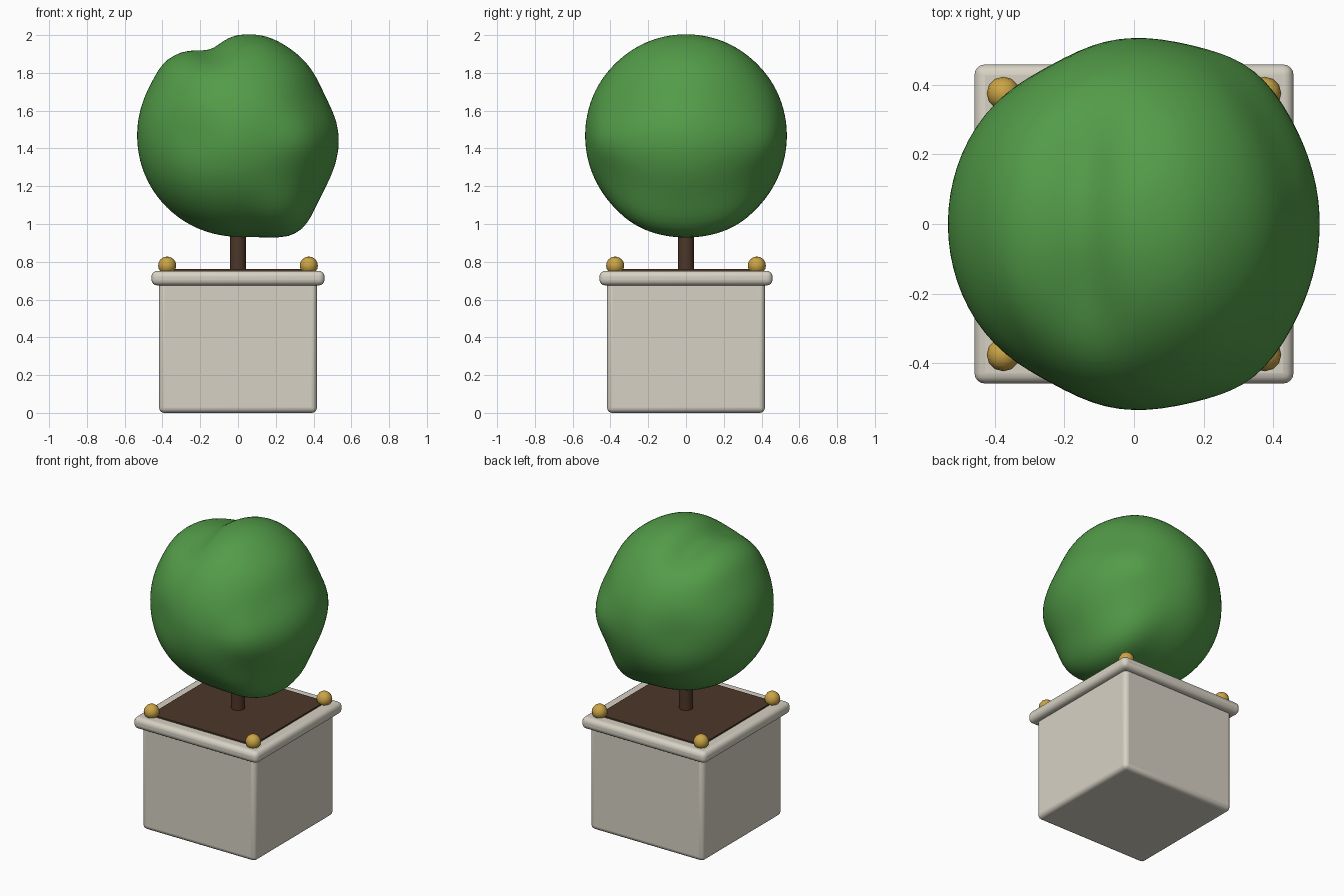
import bpy
import math
from mathutils import Vector

cube = bpy.data.objects.get("Cube")
if cube:
    bpy.data.objects.remove(cube, do_unlink=True)


def material(name, rgb):
    m = bpy.data.materials.new(name)
    m.use_nodes = True
    m.diffuse_color = (*rgb, 1)
    m.node_tree.nodes["Principled BSDF"].inputs["Base Color"].default_value = (*rgb, 1)
    return m


stone = material("pale stone", (0.68, 0.64, 0.55))
earth = material("dark brown", (0.075, 0.038, 0.022))
gold = material("gold", (0.60, 0.37, 0.06))
leaf = material("leaf green", (0.085, 0.33, 0.065))


def finish(name, mat, smooth=True):
    ob = bpy.context.object
    ob.name = name
    ob.data.materials.append(mat)
    if smooth:
        bpy.ops.object.shade_smooth_by_angle(angle=math.radians(40))
    return ob


def box(name, half, low, high, mat, bevel=0):
    bpy.ops.mesh.primitive_cube_add(size=1, location=(0, 0, (low + high) / 2))
    ob = bpy.context.object
    ob.scale = (2 * half, 2 * half, high - low)
    bpy.ops.object.transform_apply(location=False, rotation=False)
    if bevel:
        mod = ob.modifiers.new("rounded edges", "BEVEL")
        mod.width = bevel
        mod.segments = 4
    return finish(name, mat, bevel > 0)


# Planter
box("planter_body", 0.418, 0, 0.70, stone, 0.028)
box("planter_rim", 0.458, 0.675, 0.752, stone, 0.03)
box("soil", 0.38, 0.70, 0.762, earth)

# Corner balls
for side, sx in (("right", -1), ("left", 1)):
    for end, sy in (("front", -1), ("back", 1)):
        bpy.ops.mesh.primitive_uv_sphere_add(
            segments=12, ring_count=8, radius=0.048,
            location=(sx * 0.375, sy * 0.375, 0.78))
        finish(f"{end}_{side}_ball", gold)

# Trunk
bpy.ops.mesh.primitive_cylinder_add(vertices=16, radius=0.042, depth=0.5,
                                    location=(0, 0, 0.98))
finish("trunk", earth)

# Clipped foliage: soft ridges and hollows running front to back
# Each swell: sideways position, height position, width, amount
swells = [
    (0.52, -0.85, 0.28, 0.065),
    (-0.30, 0.93, 0.20, -0.055),
    (0.88, 0.42, 0.32, -0.028),
    (-0.48, 0.0, 0.28, -0.020),
    (0.62, -0.05, 0.24, 0.025),
    (-0.70, 0.70, 0.18, 0.014),
    (0.28, 0.95, 0.22, 0.010),
]
bpy.ops.mesh.primitive_ico_sphere_add(subdivisions=5, radius=1, location=(0, 0, 1.468))
for v in bpy.context.object.data.vertices:
    n = v.co.normalized()
    r = 0.535
    for x, z, width, amount in swells:
        r += amount * math.exp(-((n.x - x) ** 2 + (n.z - z) ** 2) / width ** 2)
    v.co = Vector(n) * r
finish("foliage", leaf)
